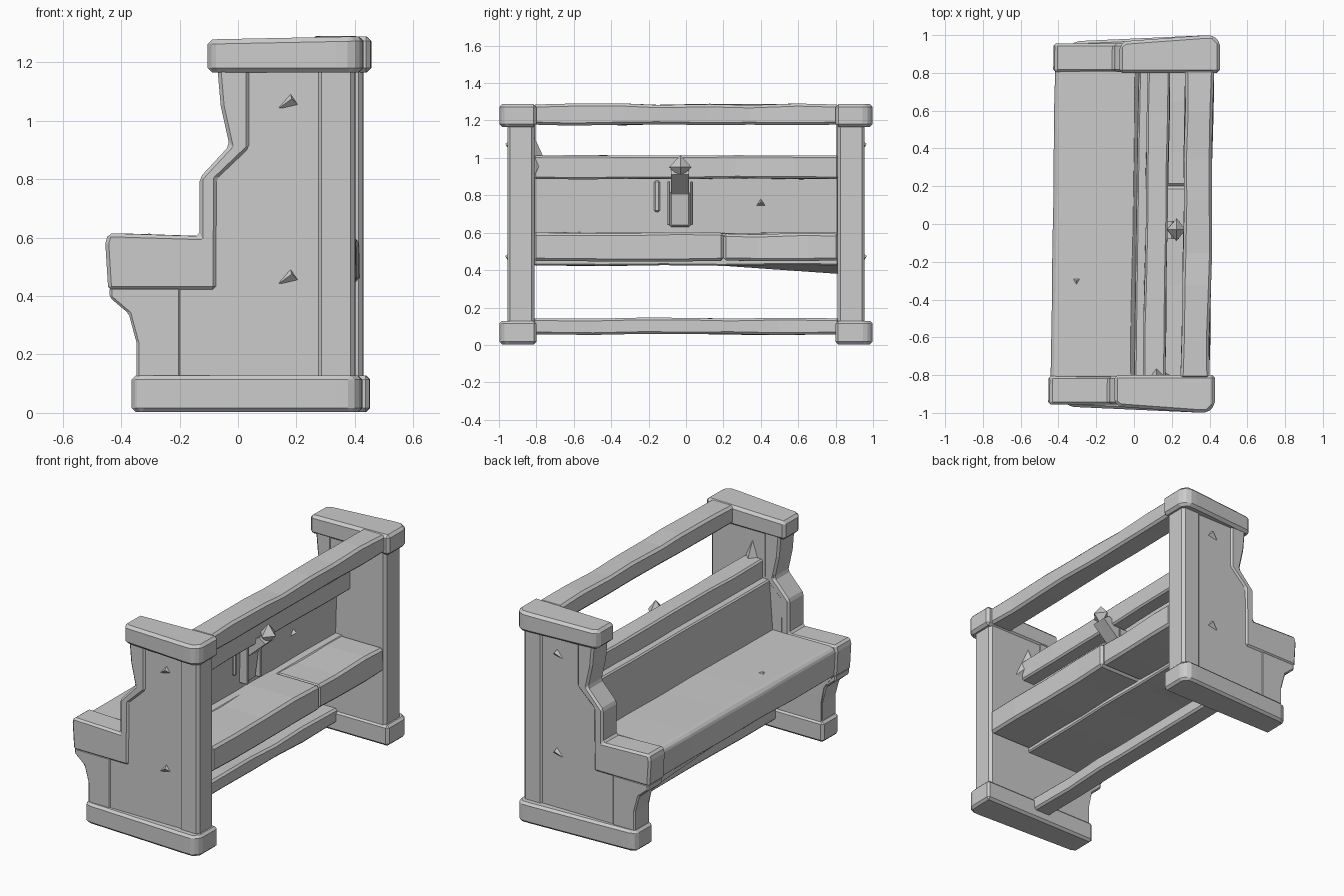
import bpy, bmesh, random
from mathutils import Vector

random.seed(4)
cube = bpy.data.objects.get("Cube")
if cube:
    bpy.data.objects.remove(cube, do_unlink=True)

SKEW = 0.015  # the whole bench leans slightly out of square


def finish(name, bm, bevel=0.0):
    for v in bm.verts:
        v.co.x += SKEW * v.co.y
    bmesh.ops.recalc_face_normals(bm, faces=bm.faces)
    mesh = bpy.data.meshes.new(name)
    bm.to_mesh(mesh)
    bm.free()
    obj = bpy.data.objects.new(name, mesh)
    bpy.context.collection.objects.link(obj)
    if bevel:
        mod = obj.modifiers.new("worn_edges", 'BEVEL')
        mod.width = bevel
        mod.segments = 1
        mod.limit_method = 'ANGLE'
        mod.angle_limit = 0.6


def loft(name, profile, y0, y1, cuts=0, wobble=0.0, bevel=0.0):
    """Extrude an x-z profile along y, with hand-hewn wobble at the cuts."""
    bm = bmesh.new()
    rings = []
    for i in range(cuts + 2):
        t = i / (cuts + 1)
        inner = 0 < i < cuts + 1
        if inner:
            t += random.uniform(-0.2, 0.2) / (cuts + 1)
        w = wobble if inner else 0
        rings.append([bm.verts.new((x + random.uniform(-w, w), y0 + (y1 - y0) * t,
                                    z + random.uniform(-w, w))) for x, z in profile])
    n = len(profile)
    for a, b in zip(rings, rings[1:]):
        for k in range(n):
            m = (k + 1) % n
            bm.faces.new((a[k], a[m], b[m], b[k]))
    bm.faces.new(rings[0])
    bm.faces.new(rings[-1])
    finish(name, bm, bevel)


def hull(name, points, bevel=0.0):
    """Convex block around a few points."""
    bm = bmesh.new()
    bmesh.ops.convex_hull(bm, input=[bm.verts.new(p) for p in points])
    bmesh.ops.dissolve_limit(bm, angle_limit=0.02, verts=bm.verts, edges=bm.edges)
    finish(name, bm, bevel)


def rect(x0, x1, z0, z1):
    return [(x0, z0), (x1, z0), (x1, z1), (x0, z1)]


def plan(x0, x1, s):
    """Outline of a cap or foot, swelling outward at the back post."""
    outline = [(x0, 0.8), (x0, 0.945), (x0 + 0.03, 0.968), (0.35, 0.998),
               (0.405, 0.998), (x1, 0.96), (x1, 0.8)]
    return [(x, s * y) for x, y in outline]


def chip(name, centre, direction, size, height):
    """Small three-sided splinter standing on a surface."""
    bm = bmesh.new()
    bmesh.ops.create_cone(bm, cap_ends=True, segments=3, radius1=size,
                          radius2=0, depth=height)
    turn = Vector(direction).to_track_quat('Z', 'Y')
    for v in bm.verts:
        v.co = turn @ v.co + Vector(centre)
    finish(name, bm)


# Profiles of the bench ends
core = [(-0.33, 0.1), (0.3, 0.1), (0.3, 1.2), (-0.04, 1.2), (-0.01, 0.9),
        (-0.1, 0.79), (-0.1, 0.58), (-0.41, 0.58), (-0.41, 0.42),
        (-0.35, 0.34), (-0.33, 0.24)]
trim = [(-0.43, 0.42), (-0.06, 0.42), (-0.057, 0.8), (0.053, 0.905), (0.053, 1.2),
        (-0.058, 1.2), (-0.045, 1.05), (-0.015, 0.915), (-0.117, 0.805),
        (-0.117, 0.605), (-0.43, 0.615), (-0.44, 0.58)]
leg = [(-0.333, 0.1), (-0.182, 0.1), (-0.182, 0.43), (-0.425, 0.43),
       (-0.425, 0.395), (-0.36, 0.34), (-0.333, 0.24)]

# Both ends of the bench
for side, s in (("right", -1), ("left", 1)):
    loft(side + "_end_panel", core, s * 0.81, s * 0.945)
    loft(side + "_end_trim", trim, s * 0.805, s * 0.955, bevel=0.012)
    loft(side + "_front_leg", leg, s * 0.815, s * 0.95, bevel=0.008)
    loft(side + "_back_post", rect(0.285, 0.415, 0.05, 1.2), s * 0.81, s * 0.955,
         bevel=0.015)
    hull(side + "_foot", [(x, y, z) for x, y in plan(-0.35, 0.438, s)
                          for z in (0.003, 0.128)], 0.014)
    # The cap dips a little toward the front
    hull(side + "_top_cap", [(x, y, z) for x, y in plan(-0.09, 0.442, s)
                             for z in (1.165, 1.28 + 0.02 * x)], 0.016)
    for level, z in (("upper", 1.07), ("lower", 0.47)):
        chip(f"{side}_{level}_splinter", (0.195, s * 0.95, z), (0.2, s, 0.3), 0.045, 0.035)

# Rails joining the ends
loft("top_rail", rect(0.258, 0.412, 1.178, 1.285), -0.82, 0.82, 6, 0.006, 0.014)
loft("floor_rail", rect(-0.03, 0.09, 0.057, 0.142), -0.82, 0.82, 5, 0.005, 0.012)

# Seat, running through to a shelf behind the backrest
seat = [(-0.42, 0.425), (0.13, 0.425), (0.13, 0.6), (-0.405, 0.605), (-0.43, 0.585)]
loft("seat", seat, -0.815, 0.815, 4, 0.004, 0.008)
hull("seat_sag", [(-0.4, 0.1, 0.43), (0.12, 0.1, 0.43), (-0.4, 0.815, 0.43),
                  (0.12, 0.815, 0.43), (-0.4, 0.815, 0.38)])
loft("shelf_board_right", rect(0.06, 0.41, 0.45, 0.6), -0.815, 0.2, 3, 0.005, 0.014)
loft("shelf_board_left", rect(0.06, 0.403, 0.452, 0.595), 0.2, 0.815, 2, 0.005, 0.014)

# Backrest
panel = [(-0.01, 0.57), (0.08, 0.57), (0.09, 0.9), (0.015, 0.9)]
loft("backrest_panel", panel, -0.815, 0.815, 3, 0.003, 0.008)
loft("backrest_top_beam", rect(0.06, 0.178, 0.888, 1.013), -0.815, 0.815, 5, 0.004, 0.01)

# Corner brace at one end of the backrest
hull("backrest_brace", [(0.05, -0.82, 0.89), (0.24, -0.82, 0.89),
                        (0.13, -0.82, 1.13), (0.13, -0.76, 1.0)])

# Holder with a slanted arm and a faceted knob on the back of the panel
holder = [(0.07, 0.63), (0.105, 0.63), (0.13, 0.82), (0.07, 0.82)]
loft("holder_body", holder, -0.09, 0.025, bevel=0.012)
for side, y in (("right", -0.1), ("left", 0.022)):
    loft("holder_cheek_" + side, rect(0.07, 0.135, 0.64, 0.875), y, y + 0.015, bevel=0.004)
arm = [(0.08, 0.8), (0.13, 0.81), (0.24, 0.91), (0.2, 0.94), (0.08, 0.88)]
loft("holder_arm", arm, -0.08, 0.015)
hull("holder_knob", [(0.175, -0.03, 0.95), (0.275, -0.03, 0.95), (0.225, -0.09, 0.95),
                     (0.225, 0.03, 0.95), (0.225, -0.03, 1.015), (0.225, -0.03, 0.895)])

# Loose splinters
chip("panel_splinter", (0.09, 0.4, 0.76), (1, 0, 0.2), 0.04, 0.04)
chip("seat_splinter", (-0.3, -0.3, 0.605), (0, 0, 1), 0.05, 0.02)
loft("panel_chip", rect(0.07, 0.1, 0.71, 0.88), -0.17, -0.14, bevel=0.008)
